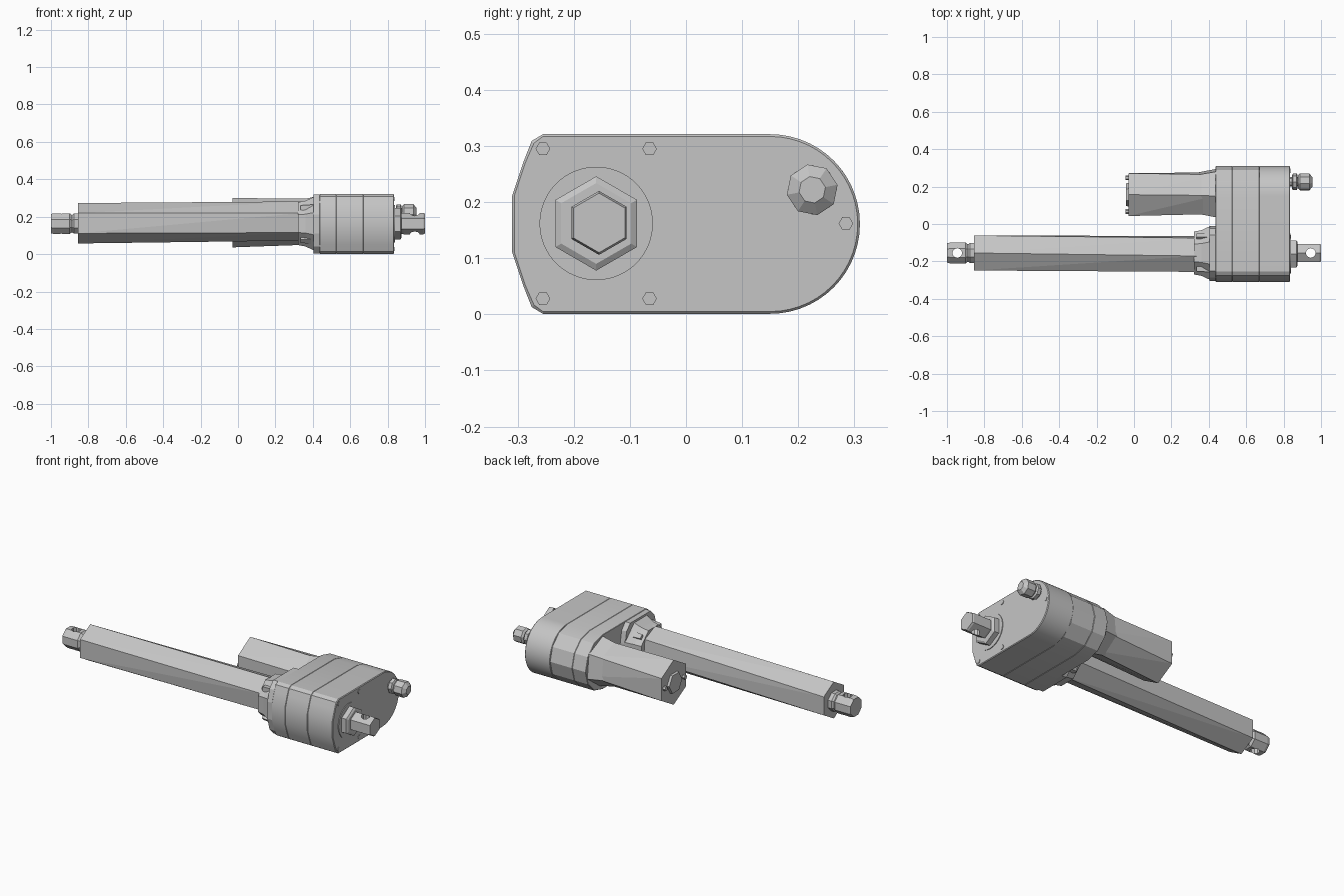
import bpy
import bmesh
from math import cos, sin, pi, radians

cube = bpy.data.objects.get("Cube")
if cube:
    bpy.data.objects.remove(cube, do_unlink=True)

grey = bpy.data.materials.new("plain grey")
grey.use_nodes = True
colour = (0.56, 0.56, 0.56, 1)
grey.diffuse_color = colour
grey.node_tree.nodes["Principled BSDF"].inputs["Base Color"].default_value = colour

ROD = (-0.155, 0.163)      # y, z of the rod axis
MOTOR = (0.157, 0.168)     # y, z of the motor axis
KNOB = (0.225, 0.222)      # y, z of the side knob


def ring(centre, radius, sides, turn=0.0):
    """Regular polygon in the y-z plane; turn is a fraction of one side."""
    return [(centre[0] + radius * cos(2 * pi * (i + turn) / sides),
             centre[1] + radius * sin(2 * pi * (i + turn) / sides)) for i in range(sides)]


def loft(name, sections, smooth=False, triangles=False):
    """Skin equal-length y-z outlines placed along x, with both ends capped."""
    bm = bmesh.new()
    rows = [[bm.verts.new((x, y, z)) for y, z in pts] for x, pts in sections]
    n = len(rows[0])
    for a, b in zip(rows, rows[1:]):
        for i in range(n):
            j = (i + 1) % n
            if triangles:
                bm.faces.new((a[i], a[j], b[i]))
                bm.faces.new((a[j], b[j], b[i]))
            else:
                bm.faces.new((a[i], a[j], b[j], b[i]))
    bm.faces.new(rows[0])
    bm.faces.new(rows[-1])
    bmesh.ops.recalc_face_normals(bm, faces=bm.faces)
    mesh = bpy.data.meshes.new(name)
    bm.to_mesh(mesh)
    bm.free()
    mesh.materials.append(grey)
    obj = bpy.data.objects.new(name, mesh)
    bpy.context.collection.objects.link(obj)
    if smooth:
        bpy.ops.object.select_all(action="DESELECT")
        obj.select_set(True)
        bpy.context.view_layer.objects.active = obj
        bpy.ops.object.shade_smooth_by_angle(angle=radians(20))
    return obj


def turned(name, centre, sides, steps, turn=0.0):
    """Stepped round or polygonal part from (x, radius) pairs."""
    return loft(name, [(x, ring(centre, r, sides, turn)) for x, r in steps])


def housing_outline(inset, arc_steps):
    """Blunt faceted front end, rounded back end."""
    r = 0.16 - inset
    arc = [(0.15 + r * cos(a), 0.161 + r * sin(a))
           for a in (-pi / 2 + pi * i / arc_steps for i in range(arc_steps + 1))]
    upper = [(-0.255, r), (-0.275 + inset, 0.148 - inset),
             (-0.29 + inset, 0.11), (-0.31 + inset, 0.05)]
    return (arc + [(y, 0.161 + h) for y, h in upper]
            + [(y, 0.161 - h) for y, h in reversed(upper)])


# Gear housing: three stacked sections, the two rear ones coarsely faceted
for name, x0, x1, arc_steps, edge in (("housing_rear", 0.437, 0.525, 6, 0.002),
                                      ("housing_middle", 0.525, 0.67, 6, 0.002),
                                      ("housing_cover", 0.67, 0.835, 28, 0.004)):
    loft(name, [(x0, housing_outline(0.002, arc_steps)),
                (x0 + 0.002, housing_outline(0, arc_steps)),
                (x1 - edge, housing_outline(0, arc_steps)),
                (x1, housing_outline(edge, arc_steps))], smooth=True)

# Raised boss on the tube side of the housing
boss = [(-0.012, 0.05), (-0.025, 0.12), (-0.06, 0.157), (-0.25, 0.157), (-0.285, 0.12), (-0.305, 0.05)]
boss = [(y, 0.161 + h) for y, h in boss] + [(y, 0.161 - h) for y, h in reversed(boss)]
loft("housing_boss", [(0.405, boss), (0.45, boss)])

# Tube collar with a flared root and small ribs
turned("tube_collar", ROD, 8, [(0.32, 0.124), (0.36, 0.132), (0.41, 0.157)], 0.5)
for i in range(4):
    a = pi / 4 + i * pi / 2
    c = (ROD[0] + 0.12 * cos(a), ROD[1] + 0.12 * sin(a))
    turned("collar_rib", c, 4, [(0.335, 0.018), (0.42, 0.026)], i * 0.5)

# Long outer tube, split into long diagonal facets
loft("outer_tube", [(-0.855, ring((-0.155, 0.165), 0.108, 6, 0.5)),
                    (0.34, ring((-0.16, 0.177), 0.105, 6, 0.6))], triangles=True)

# Motor body, end cap, flange and terminal bumps
loft("motor_body", [(-0.03, ring(MOTOR, 0.132, 6, 0.5)),
                    (0.44, ring((0.165, 0.174), 0.122, 6, 0.6))], triangles=True)
turned("motor_end_cap", MOTOR, 6, [(-0.043, 0.06), (-0.02, 0.066)])
turned("motor_flange", (0.165, 0.172), 6, [(0.3, 0.112), (0.44, 0.142)], 0.6)
for h in (-0.09, 0.09):
    turned("motor_screw", (MOTOR[0] + h, MOTOR[1]), 6, [(-0.045, 0.013), (-0.02, 0.013)])


def eye_end(name, sides, steps, hole_x):
    """Faceted rod end pierced by a vertical pin hole."""
    end = turned(name, ROD, sides, steps, 0.5)
    bpy.ops.mesh.primitive_cylinder_add(vertices=10, radius=0.026, depth=0.4,
                                        location=(hole_x, *ROD))
    cutter = bpy.context.object
    cutter.name = name + "_hole_cutter"
    cutter.data.materials.append(grey)
    cutter.hide_render = True
    cut = end.modifiers.new("pin_hole", "BOOLEAN")
    cut.operation = "DIFFERENCE"
    cut.solver = "EXACT"
    cut.object = cutter
    bpy.ops.object.select_all(action="DESELECT")
    end.select_set(True)
    bpy.context.view_layer.objects.active = end
    bpy.ops.object.modifier_apply(modifier=cut.name)
    bpy.data.objects.remove(cutter, do_unlink=True)


# Pierced rod ends on both sides
eye_end("rod_eye", 8, [(-1.0, 0.056), (-0.985, 0.06), (-0.9, 0.06), (-0.888, 0.05)], -0.945)
turned("rod_neck", ROD, 8, [(-0.895, 0.044), (-0.878, 0.058), (-0.84, 0.058)], 0.5)
eye_end("mount_eye", 6, [(0.865, 0.054), (0.885, 0.057), (0.99, 0.057), (1.0, 0.053)], 0.945)

# Thin round washer and hexagonal nut under the mount
turned("mount_washer", (-0.16, 0.162), 64, [(0.83, 0.101), (0.839, 0.101)])
turned("mount_nut", (-0.16, 0.162), 6, [(0.83, 0.084), (0.868, 0.084), (0.875, 0.072)], 0.5)

# Side knob: neck, nut and faceted head
turned("knob_neck", KNOB, 8, [(0.83, 0.025), (0.9, 0.025)])
turned("knob_nut", KNOB, 8, [(0.845, 0.036), (0.85, 0.044), (0.87, 0.044), (0.875, 0.034)])
turned("knob_head", KNOB, 8, [(0.877, 0.036), (0.887, 0.046), (0.938, 0.046), (0.955, 0.024)], 0.25)

# Cover screws
for y, z in ((-0.255, 0.295), (-0.065, 0.295), (-0.255, 0.028), (-0.065, 0.028), (0.285, 0.162)):
    turned("cover_screw", (y, z), 6, [(0.83, 0.013), (0.838, 0.013)])
